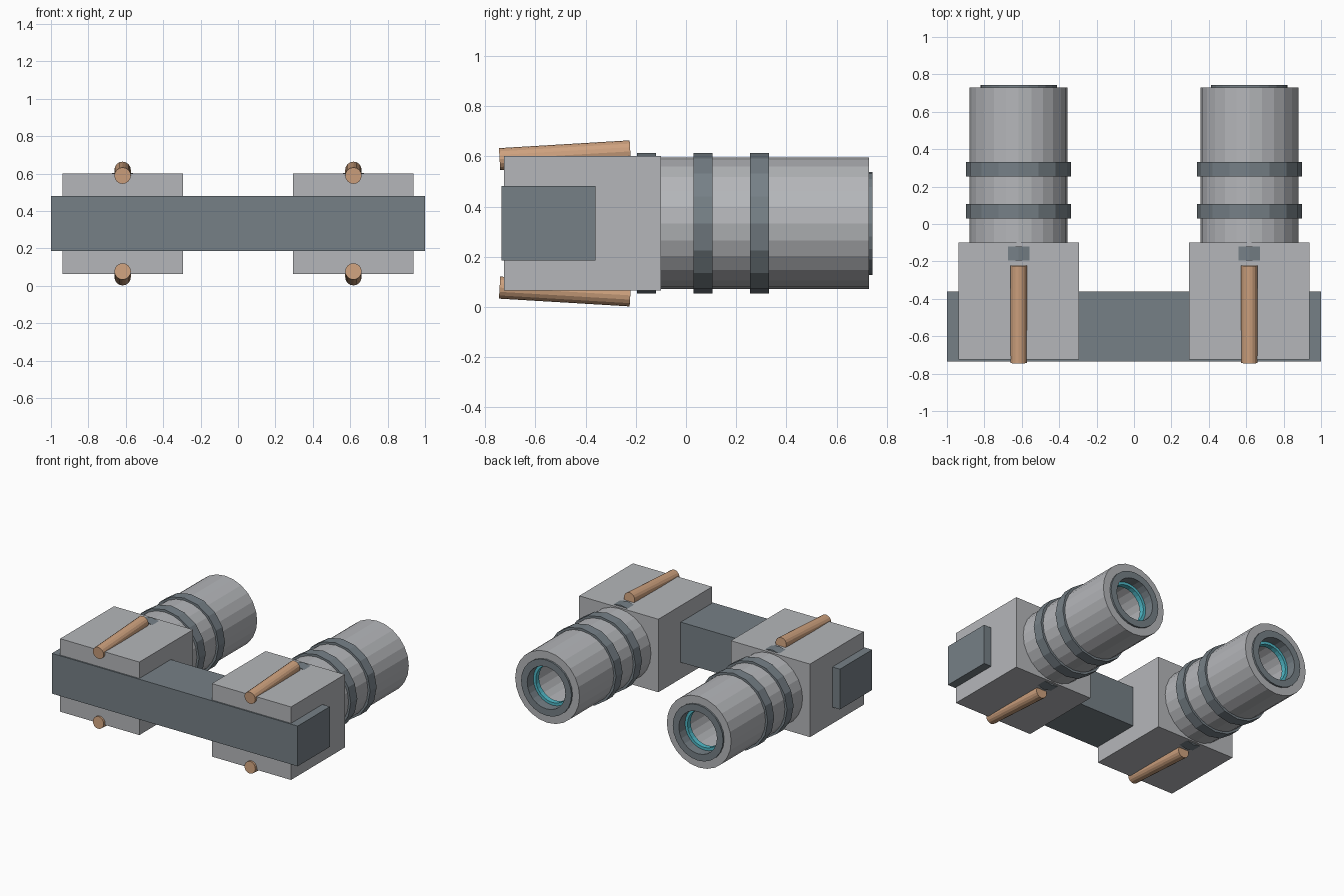
import bpy, bmesh, math
from mathutils import Vector

cube = bpy.data.objects.get("Cube")
if cube:
    bpy.data.objects.remove(cube, do_unlink=True)

MID_Z = 0.333      # height of the symmetry plane
BARREL_X = 0.617   # sideways offset of each barrel


def material(name, color):
    mat = bpy.data.materials.new(name)
    mat.use_nodes = True
    mat.diffuse_color = (*color, 1)
    mat.node_tree.nodes["Principled BSDF"].inputs["Base Color"].default_value = (*color, 1)
    return mat


LIGHT = material("light_grey", (0.46, 0.47, 0.49))
DARK = material("dark_slate", (0.18, 0.215, 0.24))
COPPER = material("copper", (0.62, 0.36, 0.21))
CYAN = material("cyan", (0.08, 0.49, 0.58))


def finish(bm, name, mat):
    bmesh.ops.recalc_face_normals(bm, faces=bm.faces)
    mesh = bpy.data.meshes.new(name)
    bm.to_mesh(mesh)
    bm.free()
    mesh.materials.append(mat)
    obj = bpy.data.objects.new(name, mesh)
    bpy.context.collection.objects.link(obj)
    return obj


def box(name, low, high, mat):
    low, high = Vector(low), Vector(high)
    bm = bmesh.new()
    bmesh.ops.create_cube(bm, size=1)
    bmesh.ops.scale(bm, vec=high - low, verts=bm.verts)
    bmesh.ops.translate(bm, vec=(low + high) / 2, verts=bm.verts)
    return finish(bm, name, mat)


def lathe(name, x, profile, sides, mat):
    """Spin a closed (radius, y) profile around the barrel axis."""
    bm = bmesh.new()
    verts = [bm.verts.new((r, y, 0)) for r, y in profile]
    edges = [bm.edges.new((a, b)) for a, b in zip(verts, verts[1:] + verts[:1])]
    bmesh.ops.spin(bm, geom=verts + edges, cent=(0, 0, 0), axis=(0, 1, 0),
                   angle=math.tau, steps=sides, use_merge=True)
    bmesh.ops.remove_doubles(bm, verts=bm.verts, dist=1e-4)
    bmesh.ops.translate(bm, vec=(x, 0, MID_Z), verts=bm.verts)
    return finish(bm, name, mat)


def band(name, x, inner, outer, y0, y1, sides, mat):
    return lathe(name, x, [(inner, y0), (outer, y0), (outer, y1), (inner, y1)], sides, mat)


def rod(name, start, end, radius, mat):
    start, end = Vector(start), Vector(end)
    bm = bmesh.new()
    bmesh.ops.create_cone(bm, cap_ends=True, segments=16, radius1=radius,
                          radius2=radius, depth=(end - start).length)
    turn = (end - start).to_track_quat('Z', 'Y').to_matrix()
    bmesh.ops.rotate(bm, matrix=turn, verts=bm.verts)
    bmesh.ops.translate(bm, vec=(start + end) / 2, verts=bm.verts)
    return finish(bm, name, mat)


# Cross bar joining both housings
box("cross_bar", (-1, -0.735, 0.185), (1, -0.36, 0.481), DARK)

for side, x in (("left", BARREL_X), ("right", -BARREL_X)):
    # Square housing
    box(f"{side}_housing", (x - 0.322, -0.725, MID_Z - 0.2685),
        (x + 0.322, -0.1, MID_Z + 0.2685), LIGHT)
    # Hollow barrel with a deep bore
    lathe(f"{side}_barrel", x, [(0, -0.12), (0.262, -0.12), (0.262, 0.73),
                                (0.18, 0.73), (0.18, 0.1), (0, 0.1)], 24, LIGHT)
    # Evenly spaced clamp bands, the rearmost poking through the housing
    for i in range(3):
        y = -0.195 + 0.225 * i
        band(f"{side}_clamp_band_{i + 1}", x, 0.24, 0.28, y, y + 0.076, 16, DARK)
    # Muzzle lip and glowing inner ring
    band(f"{side}_muzzle_lip", x, 0.155, 0.205, 0.672, 0.743, 24, DARK)
    band(f"{side}_inner_ring", x, 0.135, 0.19, 0.635, 0.672, 24, CYAN)
    # Tilted rods above and below the housing
    for level, s in (("upper", 1), ("lower", -1)):
        rod(f"{side}_{level}_rod", (x, -0.743, MID_Z + s * 0.256),
            (x, -0.222, MID_Z + s * 0.287), 0.044, COPPER)
